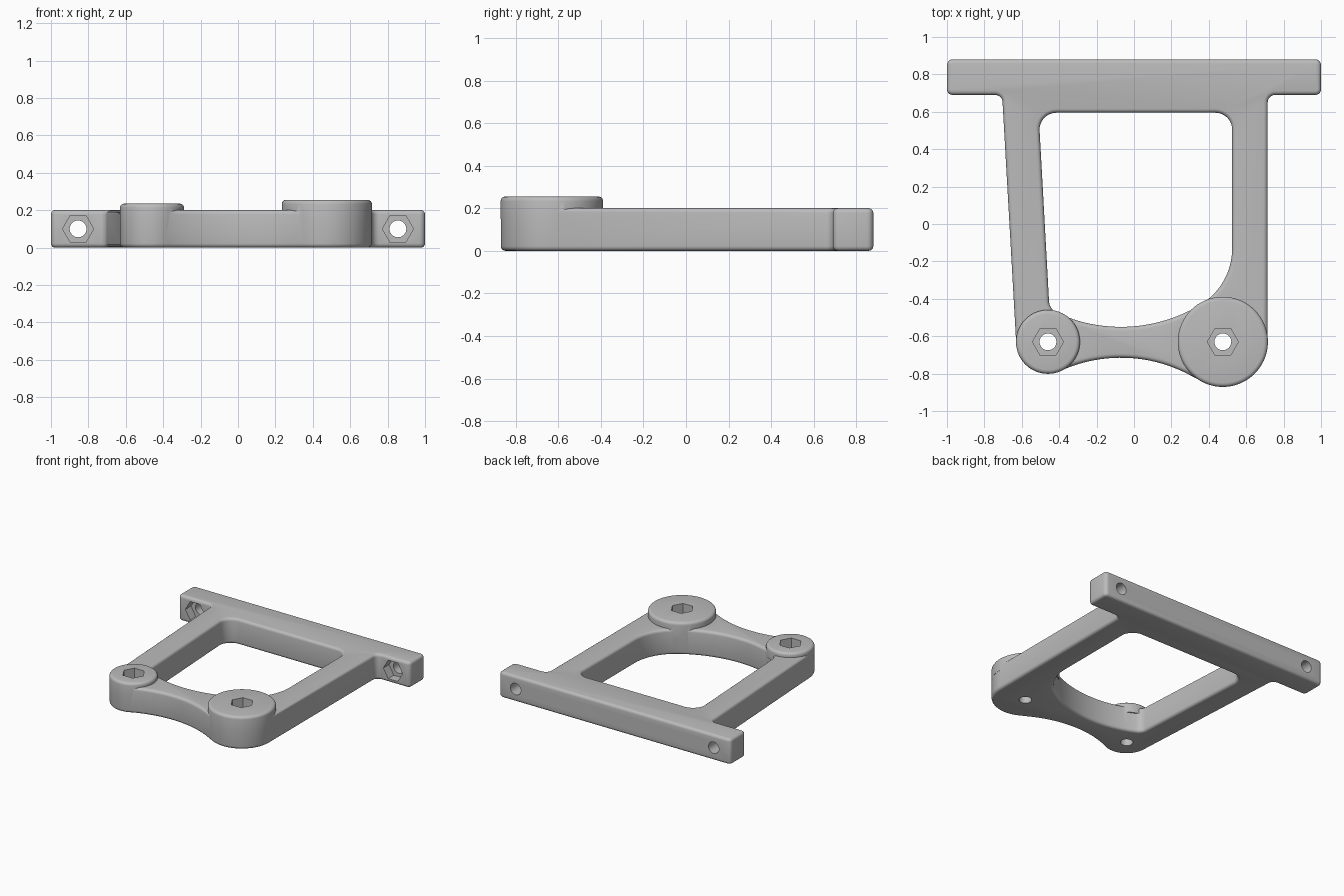
import bpy, bmesh
from math import sin, cos, pi, radians
from mathutils import Vector

if "Cube" in bpy.data.objects:
    bpy.data.objects.remove(bpy.data.objects["Cube"])

THICK, EDGE, STEPS = 0.2, 0.022, 4

grey = bpy.data.materials.new("plain grey")
grey.use_nodes = True
grey.diffuse_color = (0.5, 0.5, 0.5, 1)
grey.node_tree.nodes["Principled BSDF"].inputs["Base Color"].default_value = grey.diffuse_color


def arc(cx, cy, r, a0, a1, n):
    angles = [radians(a0 + (a1 - a0) * i / n) for i in range(n + 1)]
    return [Vector((cx + r * cos(a), cy + r * sin(a))) for a in angles]


def circle(cx, cy, r, n):
    return arc(cx, cy, r, 0, 360, n)[:-1]


def fillet(prev, corner, nxt, r, n=8):
    """Replace a corner by a tangent arc."""
    p, c, q = Vector(prev), Vector(corner), Vector(nxt)
    u, v = (p - c).normalized(), (q - c).normalized()
    half = u.angle(v) / 2
    centre = c + (u + v).normalized() * (r / sin(half))
    reach = r * cos(half) / sin(half)
    start, end = c + u * reach - centre, c + v * reach - centre
    sweep = start.angle_signed(end)
    # angle_signed is clockwise-positive
    return [centre + Vector((start.x * cos(t) + start.y * sin(t),
                             start.y * cos(t) - start.x * sin(t)))
            for t in (sweep * i / n for i in range(n + 1))]


def offset(points, d):
    """Move a counter-clockwise outline outwards by d."""
    result = []
    for i, p in enumerate(points):
        a = (p - points[i - 1]).normalized()
        b = (points[(i + 1) % len(points)] - p).normalized()
        n1, n2 = Vector((a.y, -a.x)), Vector((b.y, -b.x))
        result.append(p + (n1 + n2) * (d / (1 + n1.dot(n2))))
    return result


def loft(name, outline, layers):
    """Solid from one outline, with an (offset, height) pair per layer."""
    bm = bmesh.new()
    rings = [[bm.verts.new((p.x, p.y, z)) for p in offset(outline, d)] for d, z in layers]
    n = len(outline)
    for low, high in zip(rings, rings[1:]):
        for i in range(n):
            j = (i + 1) % n
            bm.faces.new((low[i], low[j], high[j], high[i]))
    bm.faces.new(rings[0][::-1])
    bm.faces.new(rings[-1])
    mesh = bpy.data.meshes.new(name)
    bm.to_mesh(mesh)
    bm.free()
    mesh.materials.append(grey)
    obj = bpy.data.objects.new(name, mesh)
    bpy.context.collection.objects.link(obj)
    return obj


def combine(target, other, operation):
    mod = target.modifiers.new(operation, "BOOLEAN")
    mod.operation, mod.object, mod.solver = operation, other, "EXACT"
    bpy.ops.object.select_all(action="DESELECT")
    bpy.context.view_layer.objects.active = target
    target.select_set(True)
    bpy.ops.object.modifier_apply(modifier=mod.name)
    bpy.data.objects.remove(other)


# Quarter-round edge as (inset, rise) pairs
turns = [pi / 2 * i / STEPS for i in range(STEPS + 1)]
bottom_edge = [(EDGE * (1 - sin(t)), EDGE * (1 - cos(t))) for t in turns]
top_edge = [(d, THICK - z) for d, z in reversed(bottom_edge)]
rounded = bottom_edge + top_edge

# Outer outline: crossbar, two legs, two round ends and the scooped front
left_corner, right_corner = (-0.705, 0.69), (0.715, 0.69)
bar = [(1, 0.69), (1, 0.88), (-1, 0.88), (-1, 0.69)]
path = [right_corner] + bar + [left_corner]
outer = []
for i in range(1, 5):
    outer += fillet(path[i - 1], path[i], path[i + 1], 0.03, 5)
outer += fillet(bar[3], left_corner, (-0.63, -0.64), 0.04)
outer += arc(-0.46, -0.63, 0.17, 183.3, 294.3, 24)
outer += arc(-0.07, -1.495, 0.78, 114.3, 57.8, 24)[1:-1]
outer += arc(0.475, -0.63, 0.24, 237.8, 360, 28)
outer += fillet((0.715, -0.63), right_corner, bar[0], 0.04)
bracket = loft("bracket", outer, [(-d, z) for d, z in rounded])

# Window through the frame, with rounded rims
top_right, top_left, low_left = (0.525, 0.595), (-0.51, 0.595), (-0.452, -0.4555)
window = fillet((0.525, 0), top_right, top_left, 0.09)
window += fillet(top_right, top_left, low_left, 0.09)
window += fillet(top_left, low_left, (-0.38, -0.489), 0.07)
window += arc(-0.07, 0.27, 0.82, 247.8, 301.3, 24)
window += arc(0.173, -0.13, 0.352, -58.7, 0, 16)[1:]
cutter = loft("window_cutter", window, [(EDGE, -0.1)] + rounded + [(EDGE, 0.3)])
combine(bracket, cutter, "DIFFERENCE")

# Raised bosses with nut pockets and bores
for x, radius, top in ((-0.46, 0.17, 0.235), (0.475, 0.24, 0.255)):
    rim = [(-d, top - (THICK - z)) for d, z in top_edge]
    boss = loft("boss", circle(x, -0.63, radius + 0.001, 72), [(0, 0.15)] + rim)
    combine(bracket, boss, "UNION")
    pocket = loft("nut_cutter", circle(x, -0.63, 0.083, 6), [(0, top - 0.12), (0, 0.4)])
    combine(bracket, pocket, "DIFFERENCE")
    bore = loft("bore_cutter", circle(x, -0.63, 0.045, 32), [(0, -0.1), (0, 0.4)])
    combine(bracket, bore, "DIFFERENCE")

# Crossbar nut pockets and bores, running front to back
for x in (-0.855, 0.855):
    for radius, sides, back in ((0.083, 6, 0.76), (0.045, 32, 1.0)):
        tool = loft("bar_cutter", circle(0, 0, radius, sides), [(0, 0), (0, back - 0.6)])
        tool.location = (x, back, THICK / 2)
        tool.rotation_euler.x = pi / 2
        bpy.context.view_layer.update()
        combine(bracket, tool, "DIFFERENCE")

bpy.ops.object.shade_smooth_by_angle(angle=radians(35))
